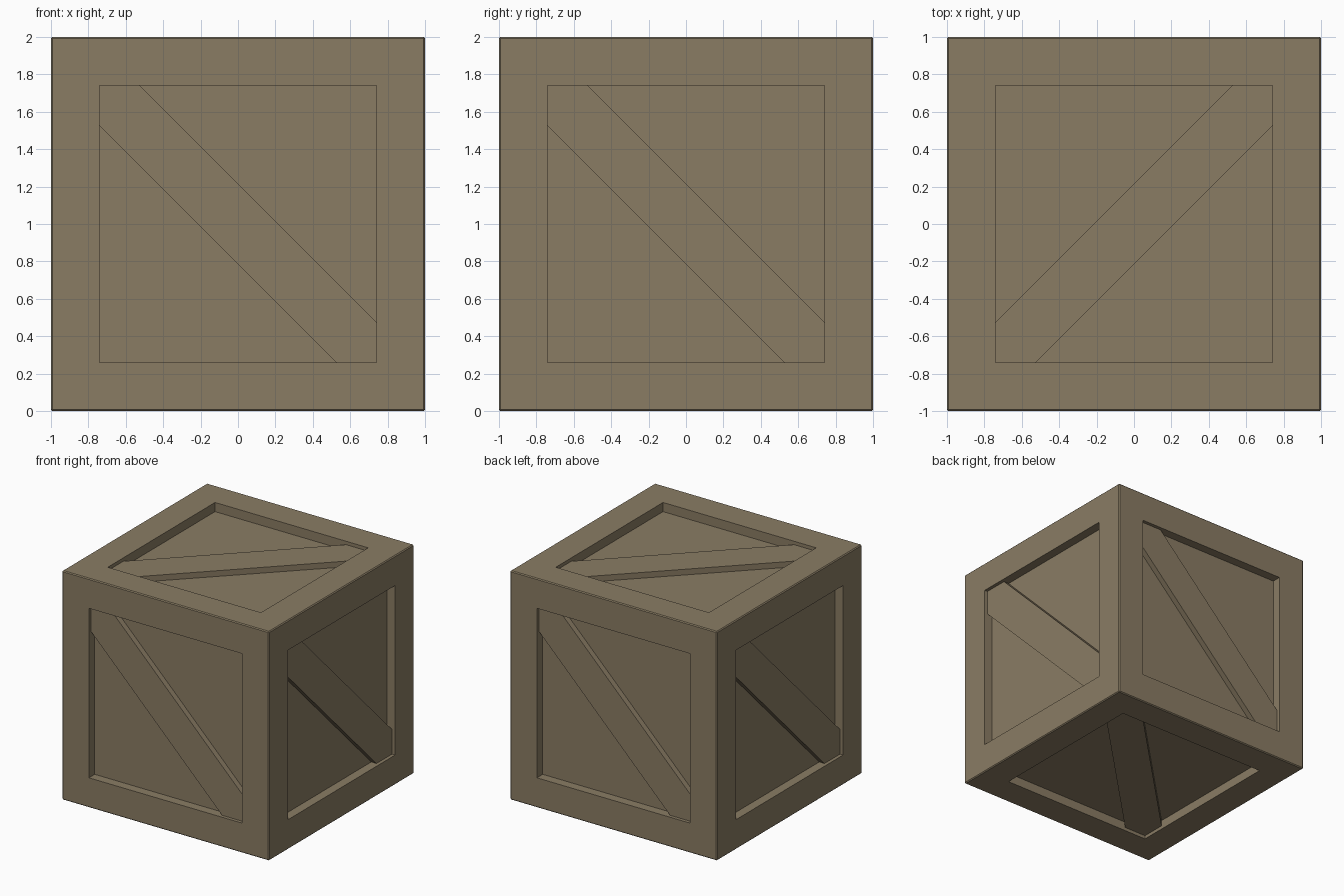
import bpy, bmesh, math
from mathutils import Matrix

if "Cube" in bpy.data.objects:
    bpy.data.objects.remove(bpy.data.objects["Cube"])

OPEN = 0.74      # half size of the recessed panel
PANEL = 0.08     # depth of the panel below the frame
BRACE = 0.03     # depth of the brace front below the frame
HALF = 0.215     # brace half width measured along the panel edge

wood = bpy.data.materials.new("brown_wood")
wood.diffuse_color = (0.254, 0.202, 0.127, 1)
wood.use_nodes = True
wood.node_tree.nodes["Principled BSDF"].inputs["Base Color"].default_value = wood.diffuse_color


def finish(bm, name):
    bmesh.ops.recalc_face_normals(bm, faces=bm.faces)
    mesh = bpy.data.meshes.new(name)
    bm.to_mesh(mesh)
    bm.free()
    mesh.materials.append(wood)
    obj = bpy.data.objects.new(name, mesh)
    bpy.context.collection.objects.link(obj)
    obj.location.z = 1
    return obj


# Crate body: cube with a sunken square panel on each side
bm = bmesh.new()
bmesh.ops.create_cube(bm, size=2)
panels = bm.faces[:]
bmesh.ops.inset_individual(bm, faces=panels, thickness=1 - OPEN, use_even_offset=True)
bmesh.ops.inset_individual(bm, faces=panels, thickness=0, depth=-PANEL)
outer = [e for e in bm.edges if e.calc_length() > 1.9]
bmesh.ops.bevel(bm, geom=outer, offset=0.008, segments=1, affect='EDGES')
finish(bm, "crate_body")


# Diagonal brace: plank trimmed to the panel corners, built on the front side
def brace(name, rotation):
    a, k = OPEN, OPEN - HALF
    outline = [(-a, a), (-a, k), (k, -a), (a, -a), (a, -k), (-k, a)]
    # the plank edges satisfy x + z = -HALF and x + z = +HALF
    bm = bmesh.new()
    face = bm.faces.new([bm.verts.new((x, -1 + BRACE, z)) for x, z in outline])
    ext = bmesh.ops.extrude_face_region(bm, geom=[face], use_keep_orig=True)
    verts = [g for g in ext["geom"] if isinstance(g, bmesh.types.BMVert)]
    bmesh.ops.translate(bm, verts=verts, vec=(0, PANEL - BRACE, 0))
    bmesh.ops.transform(bm, matrix=rotation, verts=bm.verts)
    finish(bm, name)


def rot(degrees, axis):
    return Matrix.Rotation(math.radians(degrees), 4, axis)


for i, side in enumerate(("front", "right", "back", "left")):
    brace(side + "_brace", rot(90 * i, 'Z'))
brace("bottom_brace", rot(90, 'X'))
brace("top_brace", rot(90, 'Z') @ rot(-90, 'X'))
